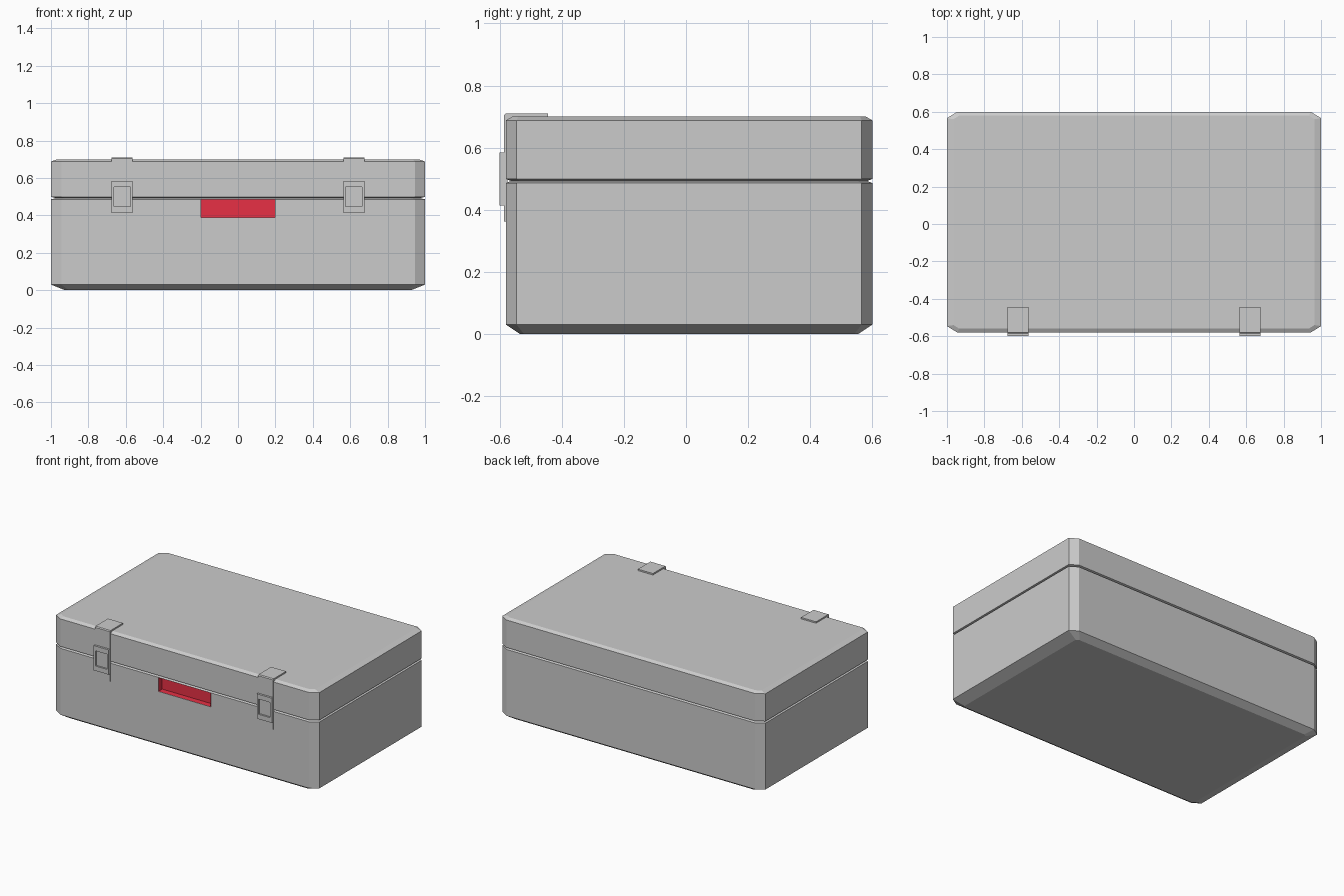
import bpy, bmesh

if "Cube" in bpy.data.objects:
    bpy.data.objects.remove(bpy.data.objects["Cube"])

CY = 0.01            # case centre in y
HX, HY = 1.0, 0.59   # case half sizes
FRONT = CY - HY      # front wall plane


def finish(bm, name, recalc=True):
    if recalc:
        bmesh.ops.recalc_face_normals(bm, faces=bm.faces)
    me = bpy.data.meshes.new(name)
    bm.to_mesh(me)
    bm.free()
    ob = bpy.data.objects.new(name, me)
    bpy.context.collection.objects.link(ob)
    return ob


def loft(name, rings):
    """Stack of corner-cut rectangles; ring = (z, x inset, corner cut in x)."""
    bm = bmesh.new()
    loops = []
    for z, inset, cut in rings:
        x, y = HX - inset, HY - inset * 0.6
        cx, cy = x - cut, y - cut * 0.62
        pts = [(x, -cy), (x, cy), (cx, y), (-cx, y),
               (-x, cy), (-x, -cy), (-cx, -y), (cx, -y)]
        loops.append([bm.verts.new((px, py + CY, z)) for px, py in pts])
    for a, b in zip(loops, loops[1:]):
        for i in range(8):
            j = (i + 1) % 8
            bm.faces.new((a[i], a[j], b[j], b[i]))
    bm.faces.new(loops[0])
    bm.faces.new(loops[-1])
    return finish(bm, name)


def box_bm(x0, x1, y0, y1, z0, z1):
    bm = bmesh.new()
    bmesh.ops.create_cube(bm, size=1)
    for v in bm.verts:
        v.co = ((x0 + x1) / 2 + v.co.x * (x1 - x0),
                (y0 + y1) / 2 + v.co.y * (y1 - y0),
                (z0 + z1) / 2 + v.co.z * (z1 - z0))
    bmesh.ops.recalc_face_normals(bm, faces=bm.faces)
    return bm


def front_face(bm):
    bm.faces.ensure_lookup_table()
    return min(bm.faces, key=lambda f: f.calc_center_median().y)


# Case base and lid, meeting in a V-shaped seam
base = loft("case_base", [(0, 0.075, 0.02), (0.03, 0, 0.055),
                          (0.486, 0, 0.055), (0.492, 0.025, 0.05)])
loft("case_lid", [(0.493, 0.025, 0.05), (0.499, 0, 0.055),
                  (0.688, 0, 0.055), (0.70, 0.035, 0.03)])

# Grip pocket cut into the front of the base
cutter = finish(box_bm(-0.199, 0.199, FRONT - 0.05, FRONT + 0.042, 0.389, 0.485),
                "pocket_cutter")
cutter.hide_render = True
cutter.hide_set(True)
cut = base.modifiers.new("pocket", 'BOOLEAN')
cut.operation = 'DIFFERENCE'
cut.solver = 'EXACT'
cut.object = cutter

# Red pocket lining, open at the front
bm = box_bm(-0.198, 0.198, FRONT, FRONT + 0.04, 0.39, 0.484)
bmesh.ops.delete(bm, geom=[front_face(bm)], context='FACES_ONLY')
bmesh.ops.reverse_faces(bm, faces=bm.faces)
lining = finish(bm, "grip_pocket", recalc=False)
red = bpy.data.materials.new("red")
red.diffuse_color = (0.8, 0.03, 0.06, 1)
red.use_nodes = True
red.node_tree.nodes["Principled BSDF"].inputs["Base Color"].default_value = red.diffuse_color
lining.data.materials.append(red)

# Latches: strap folded over the lid edge, buckle with sunken window
STRAP = [(-0.445, 0.71), (-0.58, 0.71), (-0.586, 0.704), (-0.586, 0.362),
         (-0.575, 0.362), (-0.575, 0.685), (-0.555, 0.697), (-0.445, 0.697)]
W = 0.057
for side, cx in (("left", -0.62), ("right", 0.62)):
    bm = bmesh.new()
    prof = bm.faces.new([bm.verts.new((cx - W, y, z)) for y, z in STRAP])
    ext = bmesh.ops.extrude_face_region(bm, geom=[prof])["geom"]
    bmesh.ops.translate(bm, vec=(2 * W, 0, 0),
                        verts=[v for v in ext if isinstance(v, bmesh.types.BMVert)])
    # Keep the starting cap so the strap is closed at both ends
    holes = [e for e in bm.edges if e.is_boundary]
    if holes:
        bmesh.ops.holes_fill(bm, edges=holes)
    finish(bm, side + "_latch_strap")

    bm = box_bm(cx - W, cx + W, -0.60, -0.58, 0.414, 0.584)
    win = front_face(bm)
    bmesh.ops.inset_region(bm, faces=[win], thickness=0.018)
    for v in win.verts:
        v.co.z = 0.447 if v.co.z < 0.5 else 0.551
    inner = bmesh.ops.extrude_discrete_faces(bm, faces=[win])["faces"][0]
    bmesh.ops.translate(bm, vec=(0, 0.012, 0), verts=inner.verts)
    finish(bm, side + "_latch_buckle", recalc=False)
